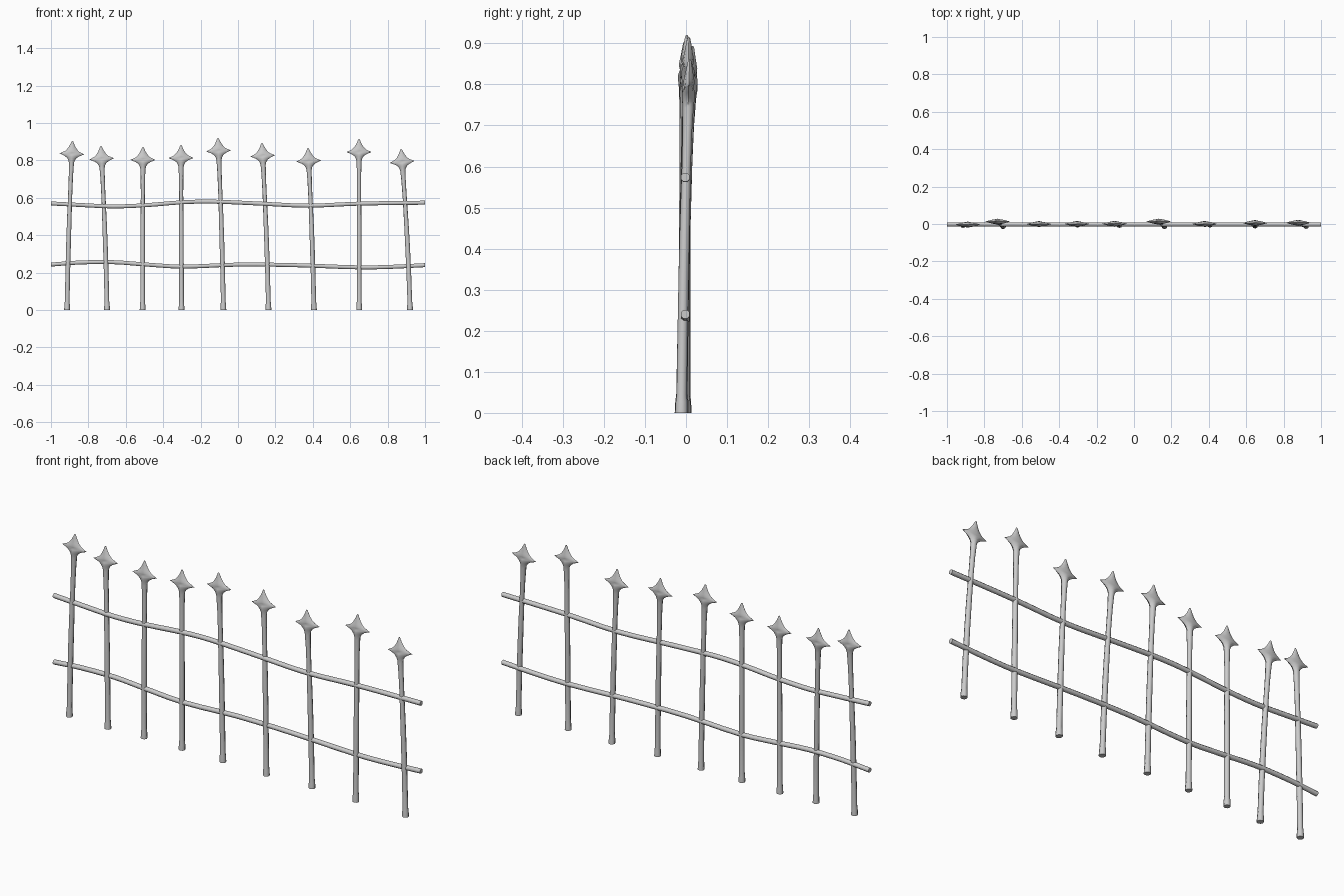
import bpy, bmesh, math

if "Cube" in bpy.data.objects:
    bpy.data.objects.remove(bpy.data.objects["Cube"])

SIDES = 8


def finish(bm, name):
    bmesh.ops.recalc_face_normals(bm, faces=bm.faces)
    me = bpy.data.meshes.new(name)
    bm.to_mesh(me)
    bm.free()
    ob = bpy.data.objects.new(name, me)
    bpy.context.collection.objects.link(ob)
    bpy.context.view_layer.objects.active = ob
    ob.select_set(True)
    bpy.ops.object.shade_smooth_by_angle(angle=math.radians(50))
    ob.select_set(False)


def loft(rings, name):
    # skin a list of closed rings and cap both ends
    bm = bmesh.new()
    vs = [[bm.verts.new(p) for p in r] for r in rings]
    for a, b in zip(vs, vs[1:]):
        for i in range(len(a)):
            j = (i + 1) % len(a)
            bm.faces.new((a[i], a[j], b[j], b[i]))
    bm.faces.new(vs[0][::-1])
    bm.faces.new(vs[-1])
    finish(bm, name)


# shaft: (height fraction of the shaft, radius)
SHAFT = [(0, .0155), (.035, .0145), (.06, .0125), (.25, .0125), (.45, .0125),
         (.62, .012), (.8, .011), (.92, .0115), (1, .0135)]
# spear head: (distance below tip, half width x, half depth y)
HEAD = [(.104, .017, .0145), (.092, .024, .016), (.082, .037, .016), (.075, .053, .014),
        (.069, .067, .011), (.063, .053, .013), (.055, .037, .014), (.045, .027, .012),
        (.03, .017, .009), (.014, .009, .006), (.004, .005, .004), (0, .002, .002)]


def picket(i, bx, by, tx, ty, h):
    top = h - .118
    prof = [(f * top, r, r, 0) for f, r in SHAFT]
    prof += [(h - d, w, t, 1) for d, w, t in HEAD]
    rings = []
    for z, w, d, head in prof:
        t = z / h
        f = .5 * t + .5 * t * t              # slight bow in the lean
        slope = (.5 + t) * (tx - bx) / h
        cx, cy = bx + (tx - bx) * f, by + (ty - by) * f
        ring = []
        for k in range(SIDES):
            a = 2 * math.pi * k / SIDES
            x, y = w * math.cos(a), d * math.sin(a)
            if head and k % 2:
                x *= .85
            # foot stays level, the head tips with the lean
            ring.append((cx + x, cy + y, z - (slope * x if z > 0 else 0)))
        rings.append(ring)
    loft(rings, f"picket_{i}")


# pickets: base x, base y, tip x, tip y, height
PICKETS = [(-.914, -.006, -.885, -.003, .904), (-.70, -.012, -.733, .016, .877),
           (-.51, -.002, -.508, 0, .872), (-.302, -.004, -.305, .001, .882),
           (-.078, -.006, -.107, .002, .92), (.163, -.012, .128, .016, .893),
           (.406, -.004, .374, .001, .866), (.648, -.009, .647, .007, .914),
           (.92, -.011, .872, .009, .861)]
for i, p in enumerate(PICKETS):
    picket(i + 1, *p)


def rail(name, pts, y, r=.0115):
    # smooth wavy bar through the given x, z points
    n = len(pts)
    path = []
    for i in range(n - 1):
        p0, p1, p2, p3 = (pts[max(0, min(n - 1, i + k))] for k in (-1, 0, 1, 2))
        m1 = (p2[1] - p0[1]) / (p2[0] - p0[0])
        m2 = (p3[1] - p1[1]) / (p3[0] - p1[0])
        L = p2[0] - p1[0]
        for s in range(3):
            t = s / 3
            z = ((2*t**3 - 3*t**2 + 1) * p1[1] + (t**3 - 2*t**2 + t) * L * m1
                 + (3*t**2 - 2*t**3) * p2[1] + (t**3 - t**2) * L * m2)
            path.append((p1[0] + L * t, z))
    path.append(pts[-1])
    angles = [2 * math.pi * (k + .5) / SIDES for k in range(SIDES)]
    loft([[(x, y + r * math.cos(a), z + r * math.sin(a)) for a in angles]
          for x, z in path], name)


rail("upper_rail", [(-1, .57), (-.85, .562), (-.67, .554), (-.5, .56), (-.3, .576),
                    (-.15, .58), (.1, .57), (.37, .558), (.65, .569), (1, .574)], -.002)
rail("lower_rail", [(-1, .243), (-.85, .254), (-.67, .256), (-.5, .244), (-.3, .232),
                    (0, .243), (.3, .24), (.65, .228), (.82, .231), (1, .24)], -.002)
